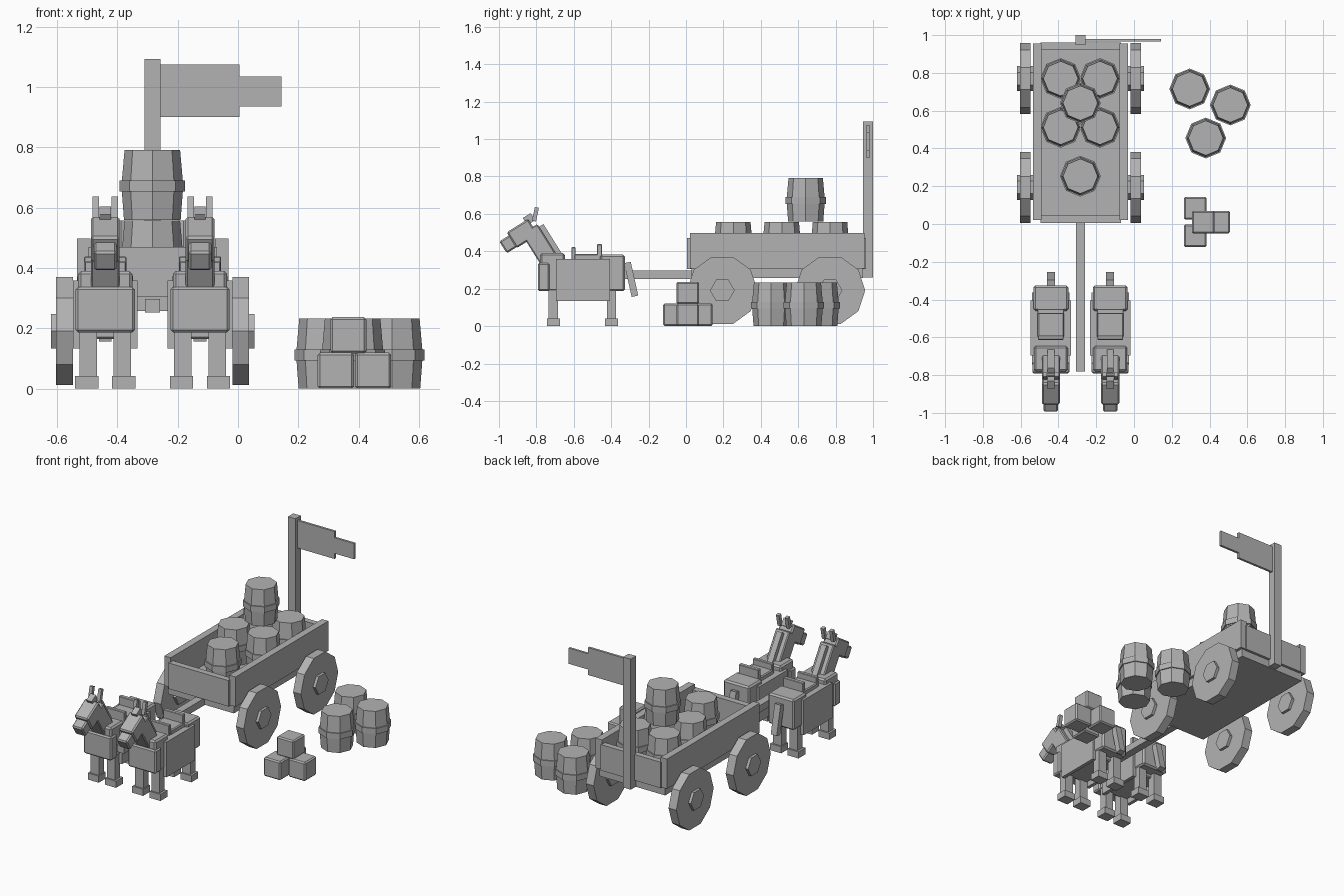
import bpy, bmesh
from math import radians, cos, sin, pi
from mathutils import Matrix, Vector

cube = bpy.data.objects.get("Cube")
if cube:
    bpy.data.objects.remove(cube)

grey = bpy.data.materials.new("plain_grey")
grey.use_nodes = True
grey.diffuse_color = (0.45, 0.45, 0.45, 1)
grey.node_tree.nodes["Principled BSDF"].inputs["Base Color"].default_value = (0.45, 0.45, 0.45, 1)


def finish(name, bm, bevel=0):
    bmesh.ops.recalc_face_normals(bm, faces=bm.faces)
    mesh = bpy.data.meshes.new(name)
    bm.to_mesh(mesh)
    bm.free()
    mesh.materials.append(grey)
    ob = bpy.data.objects.new(name, mesh)
    bpy.context.collection.objects.link(ob)
    if bevel:
        mod = ob.modifiers.new("edge_bevel", 'BEVEL')
        mod.width = bevel
        mod.segments = 1
    return ob


def block(name, center, size, tilt=0, bevel=0):
    """Box given by centre and size, tilted about the x axis."""
    bm = bmesh.new()
    m = Matrix.Translation(center) @ Matrix.Rotation(radians(tilt), 4, 'X') @ Matrix.Diagonal((*size, 1))
    bmesh.ops.create_cube(bm, size=1, matrix=m)
    return finish(name, bm, bevel)


def span(name, x, y, z, bevel=0):
    """Box given by its extents on each axis."""
    ranges = (x, y, z)
    return block(name, [(a + b) / 2 for a, b in ranges], [b - a for a, b in ranges], 0, bevel)


def disc(name, center, radius, width, sides):
    """Upright prism whose axis runs along x, with a corner facing front."""
    bm = bmesh.new()
    rings = []
    for dx in (-width / 2, width / 2):
        rings.append([bm.verts.new(Vector(center) + Vector(
            (dx, radius * cos(2 * pi * i / sides), radius * sin(2 * pi * i / sides)))) for i in range(sides)])
    for ring in rings:
        bm.faces.new(ring)
    for i in range(sides):
        j = (i + 1) % sides
        bm.faces.new((rings[0][i], rings[0][j], rings[1][j], rings[1][i]))
    return finish(name, bm)


def barrel(name, x, y, z):
    """Eight-sided barrel with a raised hoop at the middle."""
    profile = ((0.094, 0), (0.101, 0.093), (0.108, 0.093), (0.108, 0.13), (0.101, 0.13), (0.092, 0.232))
    bm = bmesh.new()
    rings = [[bm.verts.new((x + r * cos(pi * i / 4), y + r * sin(pi * i / 4), z + h)) for i in range(8)]
             for r, h in profile]
    for low, high in zip(rings, rings[1:]):
        for i in range(8):
            j = (i + 1) % 8
            bm.faces.new((low[i], low[j], high[j], high[i]))
    bm.faces.new(rings[0])
    bm.faces.new(rings[-1])
    return finish(name, bm)


# Cart bed and boards
CART_X = -0.283
span("cart_floor", (-0.515, -0.05), (0.03, 0.945), (0.257, 0.325))
for side, s in (("right", -1), ("left", 1)):
    block(f"cart_side_{side}", (CART_X + s * 0.229, 0.488, 0.403), (0.045, 0.935, 0.19))
span("cart_front_board", (-0.495, -0.07), (0.005, 0.045), (0.305, 0.47))
span("cart_back_board", (-0.495, -0.07), (0.925, 0.962), (0.305, 0.47))
span("draw_pole", (-0.308, -0.259), (-0.78, 0.04), (0.253, 0.298))

# Wheels with hexagonal hubs
for side, s in (("right", -1), ("left", 1)):
    for end, y in (("front", 0.194), ("back", 0.77)):
        disc(f"wheel_{side}_{end}", (CART_X + s * 0.292, y, 0.191), 0.188, 0.055, 10)
        disc(f"hub_{side}_{end}", (CART_X + s * 0.292, y, 0.191), 0.066, 0.09, 6)

# Flag on its post
span("flag_post", (-0.31, -0.257), (0.947, 1.0), (0.26, 1.093))
span("flag_cloth", (-0.257, 0.005), (0.965, 0.98), (0.9, 1.075))
span("flag_tip", (0.005, 0.144), (0.965, 0.98), (0.935, 1.035))

# Barrels in the cart and on the ground
for i, (x, y, z) in enumerate((
        (-0.388, 0.77, 0.325), (-0.18, 0.77, 0.325), (-0.388, 0.512, 0.325), (-0.18, 0.512, 0.325),
        (-0.284, 0.253, 0.325), (-0.284, 0.64, 0.56),
        (0.295, 0.715, 0), (0.51, 0.63, 0), (0.38, 0.455, 0))):
    barrel(f"barrel_{i + 1}", x, y, z)

# Stacked crates
for i, (x, y, z) in enumerate(((0.324, 0.083, 0.06), (0.324, -0.062, 0.06), (0.448, 0.01, 0.06), (0.366, 0.01, 0.177))):
    block(f"crate_{i + 1}", (x, y, z), (0.12, 0.12, 0.12), 0, 0.008)


def horse(tag, cx):
    def part(name, y, z, half, bevel=0.006):
        span(f"{tag}_{name}", (cx - half, cx + half), y, z, bevel)

    # Torso
    part("belly", (-0.7, -0.4), (0.165, 0.355), 0.085)
    part("shoulders", (-0.78, -0.647), (0.187, 0.39), 0.09, 0.01)
    part("chest", (-0.792, -0.73), (0.187, 0.337), 0.098, 0.008)
    part("hindquarters", (-0.46, -0.326), (0.187, 0.382), 0.092, 0.01)

    # Saddle and hanging cloths
    part("saddle_seat", (-0.6, -0.465), (0.35, 0.385), 0.07)
    part("saddle_front", (-0.613, -0.59), (0.35, 0.422), 0.068, 0.003)
    part("saddle_back", (-0.476, -0.45), (0.35, 0.438), 0.07, 0.003)
    part("saddle_cloth", (-0.695, -0.406), (0.34, 0.358), 0.107, 0)
    for side, s in (("right", -1), ("left", 1)):
        block(f"{tag}_cloth_{side}", (cx + s * 0.096, -0.55, 0.244), (0.022, 0.289, 0.22))

        # Legs and hooves
        for end, y in (("front", -0.709), ("back", -0.398)):
            block(f"{tag}_leg_{side}_{end}", (cx + s * 0.057, y, 0.11), (0.058, 0.05, 0.18))
            block(f"{tag}_hoof_{side}_{end}", (cx + s * 0.061, y, 0.021), (0.077, 0.07, 0.042))

        # Ears
        block(f"{tag}_ear_{side}", (cx + s * 0.031, -0.805, 0.598), (0.022, 0.022, 0.075), -12)

    # Neck, mane, head and tail
    block(f"{tag}_neck", (cx, -0.775, 0.42), (0.096, 0.1, 0.235), 32, 0.006)
    block(f"{tag}_mane", (cx, -0.722, 0.453), (0.036, 0.03, 0.2), 32)
    block(f"{tag}_head", (cx, -0.875, 0.495), (0.096, 0.135, 0.1), 32, 0.008)
    block(f"{tag}_muzzle", (cx, -0.94, 0.445), (0.076, 0.09, 0.075), 32, 0.008)
    block(f"{tag}_forelock", (cx, -0.84, 0.572), (0.038, 0.05, 0.045), 32)
    block(f"{tag}_tail", (cx, -0.293, 0.25), (0.042, 0.036, 0.185), 12.5)


horse("right_horse", -0.44)
horse("left_horse", -0.126)
